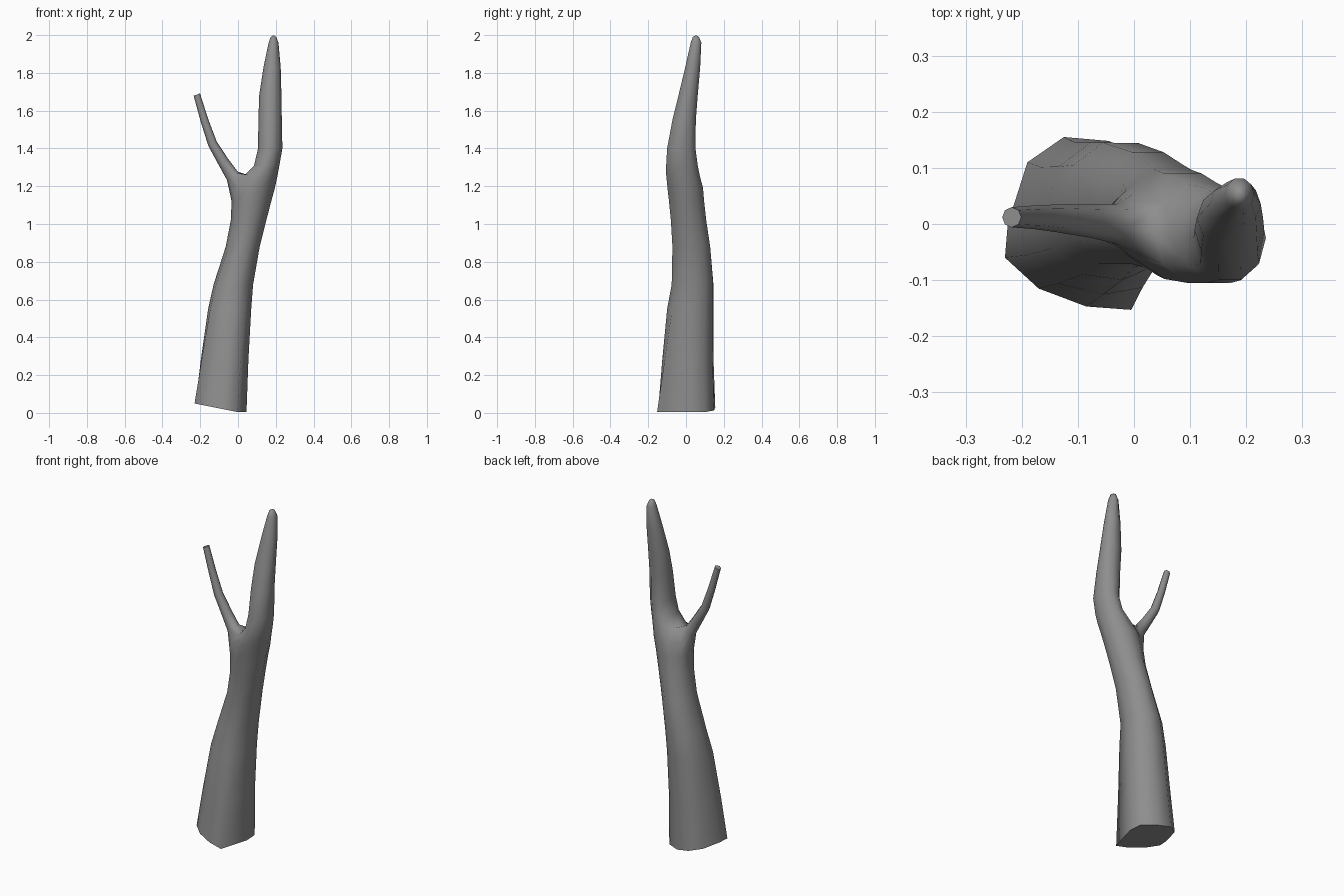
import bpy, bmesh, math
from mathutils import Vector

if "Cube" in bpy.data.objects:
    bpy.data.objects.remove(bpy.data.objects["Cube"], do_unlink=True)

bark = bpy.data.materials.new("grey_bark")
bark.use_nodes = True
GREY = (0.27, 0.27, 0.27, 1)
bark.diffuse_color = GREY
bark.node_tree.nodes["Principled BSDF"].inputs["Base Color"].default_value = GREY

SIDES = 10
# Uneven outline of the sawn foot
FOOT = [(.045, .02), (.04, .1), (-.045, .148), (-.125, .155), (-.19, .11),
        (-.225, 0), (-.23, -.06), (-.17, -.115), (-.085, -.147), (-.005, -.153)]
# Trunk sections: height, x min, x max, y min, y max
TRUNK = [(.28, -.2, .055, -.13, .145), (.55, -.16, .07, -.102, .145),
         (.68, -.13, .08, -.077, .145), (.88, -.065, .115, -.072, .128),
         (1.02, -.038, .15, -.08, .107), (1.12, -.034, .176, -.09, .096),
         (1.19, -.02, .195, -.098, .09), (1.26, .035, .21, -.105, .072),
         (1.31, .085, .219, -.105, .062), (1.4, .106, .235, -.1, .05),
         (1.55, .108, .232, -.072, .052), (1.68, .112, .23, -.04, .062),
         (1.83, .135, .226, -.004, .075), (1.96, .162, .214, .025, .081),
         (1.99, .173, .203, .036, .069)]
HOLE = 5          # lower section of the fork opening, counted from the first one above the foot
# Side branch sections: x, y, z, radius, lean in degrees
BRANCH = [(-.03, 0, 1.255, .036, 38), (-.075, .005, 1.325, .03, 33),
          (-.135, .01, 1.425, .025, 27), (-.178, .012, 1.55, .021, 20),
          (-.218, .012, 1.685, .018, 20)]

bm = bmesh.new()


def bridge(a, b, skip=()):
    n = len(a)
    for i in range(n):
        if i not in skip:
            j = (i + 1) % n
            bm.faces.new((a[i], a[j], b[j], b[i]))


# Trunk: the foot outline gradually becomes round
rings = [[bm.verts.new((x, y, .004 + .2 * max(0, -x))) for x, y in FOOT]]
for z, x0, x1, y0, y1 in TRUNK:
    blend = min(z / .9, 1)
    ring = []
    for i, (fx, fy) in enumerate(FOOT):
        a = math.tau * i / SIDES
        u = (1 - blend) * (fx + .0925) / .1375 + blend * math.cos(a)
        v = (1 - blend) * fy / .154 + blend * math.sin(a) / math.sin(math.radians(72))
        ring.append(bm.verts.new(((x0 + x1) / 2 + u * (x1 - x0) / 2,
                                  (y0 + y1) / 2 + v * (y1 - y0) / 2, z)))
    rings.append(ring)
for k in range(len(rings) - 1):
    bridge(rings[k], rings[k + 1], (4, 5) if k in (HOLE + 1, HOLE + 2) else ())

# Rounded tip and sawn underside
tip = bm.verts.new((.188, .053, 2))
for i in range(SIDES):
    bm.faces.new((rings[-1][i], rings[-1][(i + 1) % SIDES], tip))
foot_cap = bm.faces.new(list(reversed(rings[0])))

# Side branch grows out of the opening left in the trunk
low, mid, top = rings[HOLE + 1:HOLE + 4]
loop = [low[5], low[4], mid[4], top[4], top[5], top[6], mid[6], low[6]]
for x, y, z, r, lean in BRANCH:
    a = math.radians(lean)
    out = Vector((-math.cos(a), 0, -math.sin(a)))
    side = Vector((0, 1, 0))
    ring = []
    for i in range(8):
        t = math.tau * i / 8
        ring.append(bm.verts.new(Vector((x, y, z)) + r * (math.cos(t) * out + math.sin(t) * side)))
    bridge(loop, ring)
    loop = ring
branch_cap = bm.faces.new(loop)

bmesh.ops.recalc_face_normals(bm, faces=bm.faces[:])
for f in bm.faces:
    f.smooth = True
for cap in (foot_cap, branch_cap):
    for e in cap.edges:
        e.smooth = False

mesh = bpy.data.meshes.new("tree_trunk")
bm.to_mesh(mesh)
bm.free()
mesh.materials.append(bark)
trunk = bpy.data.objects.new("tree_trunk", mesh)
bpy.context.collection.objects.link(trunk)
